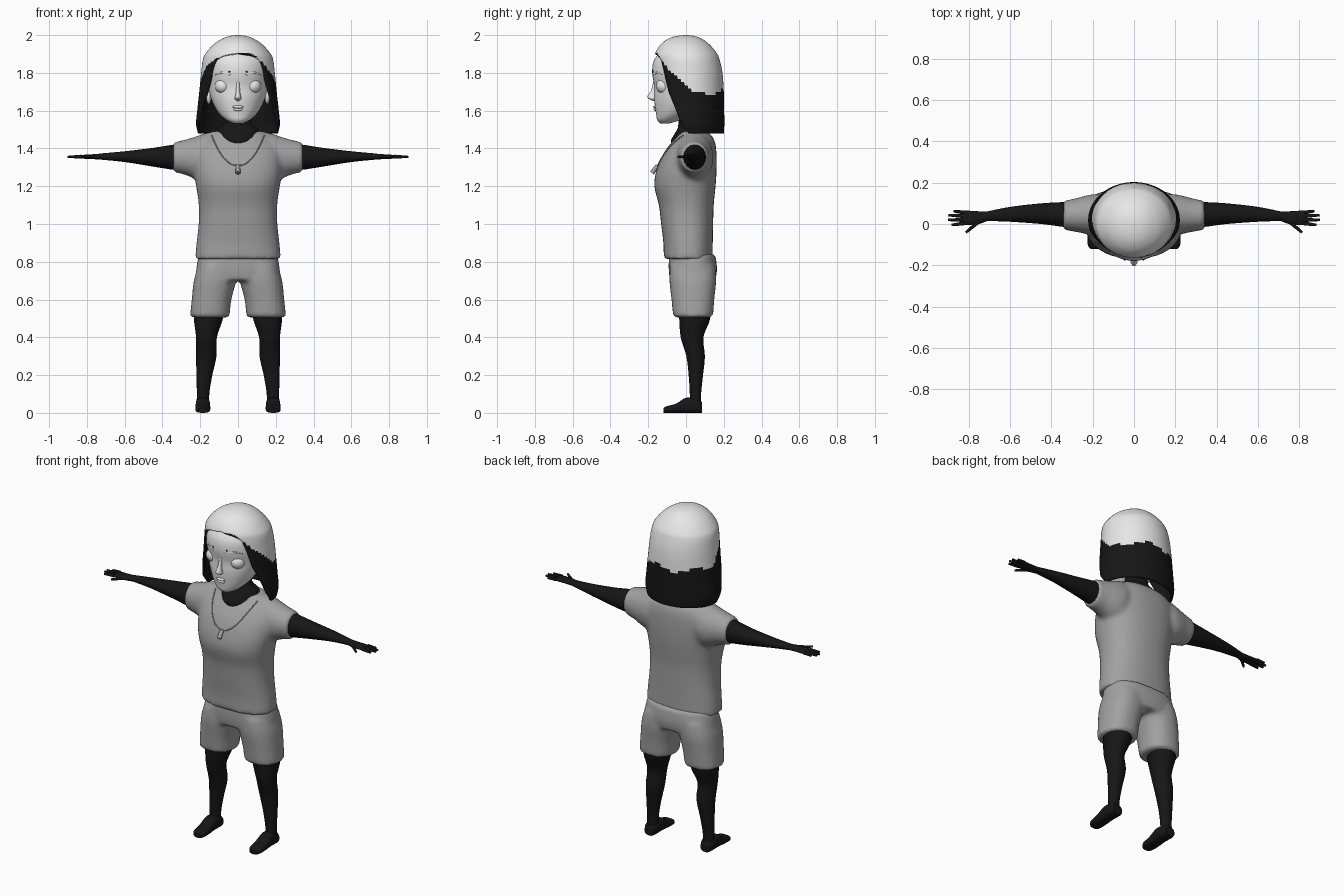
import bpy, bmesh, math
from mathutils import Vector
from mathutils.bvhtree import BVHTree

cube = bpy.data.objects.get("Cube")
if cube:
    bpy.data.objects.remove(cube, do_unlink=True)


def material(name, value):
    m = bpy.data.materials.new(name)
    m.use_nodes = True
    m.diffuse_color = (value, value, value, 1)
    m.node_tree.nodes["Principled BSDF"].inputs["Base Color"].default_value = (value, value, value, 1)
    return m


WHITE = material("pale_white", 0.8)
GREY = material("cloth_grey", 0.36)
BLACK = material("black", 0.008)


def smooth_rows(rows, steps):
    """Catmull-Rom interpolation through rows of numbers."""
    out = []
    for i in range(len(rows) - 1):
        a, b, c, d = (rows[max(0, min(len(rows) - 1, i + k))] for k in (-1, 0, 1, 2))
        for s in range(steps):
            t = s / steps
            out.append([0.5 * (2 * q + (r - p) * t + (2 * p - 5 * q + 4 * r - w) * t * t
                               + (3 * q - p - 3 * r + w) * t ** 3)
                        for p, q, r, w in zip(a, b, c, d)])
    return out + [list(rows[-1])]


def loft(bm, rows, axis="z", side=1, power=2, steps=4, n=32):
    """Rows: position on axis, centre and half width across, then low and high limits."""
    rings = []
    for t, mid, half, lo, hi in smooth_rows(rows, steps):
        ring = []
        for k in range(n):
            a = math.tau * k / n
            c, s = math.cos(a), math.sin(a)
            u = mid + half * math.copysign(abs(c) ** (2 / power), c)
            v = (lo + hi) / 2 + (hi - lo) / 2 * math.copysign(abs(s) ** (2 / power), s)
            x, y, z = {"z": (u, v, t), "x": (t, u, v), "y": (u, t, v)}[axis]
            ring.append(bm.verts.new((x * side, y, z)))
        rings.append(ring)
    for a, b in zip(rings, rings[1:]):
        for k in range(n):
            bm.faces.new((a[k], a[k - 1], b[k - 1], b[k]))
    bm.faces.new(rings[0])
    bm.faces.new(rings[-1])


def rod(bm, start, end, r1, r2):
    start, end = Vector(start), Vector(end)
    d = end - start
    mat = d.to_track_quat("Z", "Y").to_matrix().to_4x4()
    mat.translation = (start + end) / 2
    bmesh.ops.create_cone(bm, cap_ends=True, segments=8, radius1=r1, radius2=r2,
                          depth=d.length, matrix=mat)


def finish(bm, name, mats, voxel=0):
    bmesh.ops.recalc_face_normals(bm, faces=bm.faces)
    mesh = bpy.data.meshes.new(name)
    bm.to_mesh(mesh)
    bm.free()
    ob = bpy.data.objects.new(name, mesh)
    bpy.context.collection.objects.link(ob)
    for m in mats:
        mesh.materials.append(m)
    bpy.ops.object.select_all(action="DESELECT")
    ob.select_set(True)
    bpy.context.view_layer.objects.active = ob
    bpy.ops.object.shade_smooth_by_angle(angle=math.radians(45))
    if voxel:
        remesh = ob.modifiers.new("blend", "REMESH")
        remesh.mode, remesh.voxel_size, remesh.use_smooth_shade = "VOXEL", voxel, True
        relax = ob.modifiers.new("relax", "SMOOTH")
        relax.factor, relax.iterations = 0.5, 8
    return ob


def ball(name, centre, size, mat):
    bm = bmesh.new()
    bmesh.ops.create_uvsphere(bm, u_segments=20, v_segments=12, radius=1)
    bmesh.ops.scale(bm, vec=size, verts=bm.verts)
    bmesh.ops.translate(bm, vec=centre, verts=bm.verts)
    return finish(bm, name, [mat])


SIDES = (("left", 1), ("right", -1))

# Shirt: torso and sleeves blended together
bm = bmesh.new()
loft(bm, [(.815, 0, .228, -.118, .142), (.9, 0, .22, -.12, .142), (1, 0, .209, -.132, .144),
          (1.1, 0, .208, -.144, .147), (1.2, 0, .222, -.168, .157), (1.28, 0, .235, -.158, .162),
          (1.36, 0, .235, -.127, .162), (1.42, 0, .215, -.087, .157), (1.46, 0, .18, -.052, .142),
          (1.492, 0, .135, -.03, .11)], power=2.3)
for _, s in SIDES:
    loft(bm, [(.1, .04, .09, 1.25, 1.488), (.17, .045, .1, 1.225, 1.482), (.22, .045, .096, 1.235, 1.465),
              (.28, .043, .082, 1.26, 1.447), (.343, .042, .071, 1.275, 1.433)], "x", s)
shirt = finish(bm, "shirt", [GREY], .012)

# Shorts: hips and two legs blended together
bm = bmesh.new()
loft(bm, [(.7, 0, .225, -.085, .155), (.76, 0, .222, -.092, .165), (.84, 0, .208, -.09, .155)], power=2.4)
for _, s in SIDES:
    loft(bm, [(.505, .15, .105, -.068, .143), (.6, .14, .105, -.077, .15), (.7, .122, .112, -.088, .16),
              (.78, .11, .1, -.085, .155)], side=s, power=2.3)
finish(bm, "shorts", [GREY], .012)

# Limbs
for label, s in SIDES:
    bm = bmesh.new()
    loft(bm, [(.6, .155, .08, -.04, .125), (.5, .157, .077, -.036, .128), (.4, .167, .055, -.028, .092),
              (.3, .168, .054, .002, .1), (.2, .178, .042, .014, .09), (.1, .185, .033, .02, .08),
              (.02, .186, .034, .02, .082)], side=s, n=16)
    finish(bm, label + "_leg", [BLACK])

    bm = bmesh.new()
    loft(bm, [(.085, .186, .03, 0, .055), (.06, .186, .038, 0, .075), (.0, .186, .038, 0, .08),
              (-.05, .186, .04, 0, .05), (-.1, .186, .038, 0, .036), (-.12, .186, .025, 0, .025)],
         "y", s, power=2.8, n=16)
    finish(bm, label + "_foot", [BLACK])

    bm = bmesh.new()
    loft(bm, [(.28, .045, .06, 1.285, 1.42), (.34, .046, .06, 1.287, 1.42), (.45, .05, .05, 1.304, 1.403),
              (.6, .047, .036, 1.328, 1.385), (.72, .037, .022, 1.34, 1.374)], "x", s, n=16)
    finish(bm, label + "_arm", [BLACK])

    bm = bmesh.new()
    loft(bm, [(.71, .037, .022, 1.34, 1.374), (.76, .03, .032, 1.343, 1.37), (.82, .03, .035, 1.346, 1.366),
              (.835, .03, .03, 1.35, 1.362)], "x", s, n=16)
    for base, tip in (((.825, .056), (.875, .062)), ((.83, .039), (.9, .043)),
                      ((.83, .02), (.902, .02)), ((.825, .003), (.885, -.005)), ((.755, .01), (.815, -.042))):
        rod(bm, (base[0] * s, base[1], 1.357), (tip[0] * s, tip[1], 1.355), .01, .006)
    finish(bm, label + "_hand", [BLACK])

# Neck
bm = bmesh.new()
loft(bm, [(1.4, 0, .085, -.075, .11), (1.44, 0, .1, -.08, .115), (1.475, 0, .115, -.062, .115),
          (1.505, 0, .105, -.045, .1), (1.54, 0, .07, -.04, .08), (1.62, 0, .06, -.04, .08)])
finish(bm, "neck", [BLACK])

# Head
bm = bmesh.new()
loft(bm, [(1.532, 0, .025, -.135, -.09), (1.55, 0, .062, -.152, -.03), (1.58, 0, .096, -.158, .03),
          (1.62, 0, .123, -.164, .09), (1.67, 0, .144, -.168, .13), (1.73, 0, .157, -.167, .15),
          (1.8, 0, .165, -.179, .155), (1.87, 0, .16, -.168, .15), (1.93, 0, .12, -.115, .11),
          (1.965, 0, .05, -.05, .05)], n=48)
finish(bm, "head", [WHITE])

# Face
bm = bmesh.new()
loft(bm, [(1.652, 0, .008, -.175, -.15), (1.665, 0, .018, -.2, -.15), (1.68, 0, .014, -.203, -.15),
          (1.71, 0, .01, -.184, -.15), (1.76, 0, .008, -.172, -.15)], n=16)
finish(bm, "nose", [WHITE])
ball("upper_lip", (0, -.163, 1.62), (.03, .011, .008), WHITE)
ball("lower_lip", (0, -.161, 1.606), (.025, .011, .008), WHITE)
for label, s in SIDES:
    ball(label + "_eye", (.08 * s, -.117, 1.73), (.042, .042, .04), WHITE)
    ball(label + "_ear", (.155 * s, 0, 1.68), (.014, .028, .045), WHITE)
    ball(label + "_brow_dot", (.045 * s, -.172, 1.806), (.005, .005, .005), BLACK)
    bm = bmesh.new()
    rod(bm, (.04 * s, -.17, 1.79), (.085 * s, -.153, 1.802), .006, .006)
    rod(bm, (.085 * s, -.153, 1.802), (.12 * s, -.122, 1.79), .006, .004)
    finish(bm, label + "_brow", [WHITE])

# Hair: rings from the crown down, open at the face along a slanted edge
EDGE = [(1.905, -.17), (1.89, -.15), (1.87, -.132), (1.8, -.115), (1.7, -.093), (1.6, -.052),
        (1.54, -.03), (1.47, .02)]


def edge_y(z):
    for (z1, y1), (z2, y2) in zip(EDGE, EDGE[1:]):
        if z2 <= z <= z1:
            return y1 + (y2 - y1) * (z1 - z) / (z1 - z2)
    return -1 if z > 1.9 else EDGE[-1][1]


PROFILE = [(2, .004, -.004, .004), (1.995, .045, -.05, .045), (1.98, .085, -.095, .085),
           (1.95, .13, -.135, .125), (1.905, .17, -.163, .163), (1.87, .186, -.168, .178),
           (1.8, .195, -.17, .193), (1.7, .205, -.17, .2), (1.6, .216, -.17, .202),
           (1.53, .222, -.165, .203), (1.48, .212, -.16, .2)]
bm = bmesh.new()
rings, cols = [], 56
for z, rx, front, back in smooth_rows(PROFILE, 6):
    mid, ry = (front + back) / 2, (back - front) / 2
    start = math.acos(max(-1, min(1, (mid - edge_y(z)) / ry)))
    angles = [start + (math.tau - 2 * start) * k / cols for k in range(cols + 1)]
    rings.append([bm.verts.new((rx * math.sin(a), mid - ry * math.cos(a), z)) for a in angles])
for a, b in zip(rings, rings[1:]):
    for k in range(cols):
        bm.faces.new((a[k], a[k + 1], b[k + 1], b[k]))
bm.faces.new(rings[0][:-1])
bmesh.ops.remove_doubles(bm, verts=bm.verts, dist=.0003)
for f in bm.faces:
    c = f.calc_center_median()
    limit = 1.7 + max(0, .04 - c.y) + .012 * math.sin(c.x * 30)
    f.material_index = 1 if c.z < limit else 0
hair = finish(bm, "hair", [WHITE, BLACK])
shell = hair.modifiers.new("thickness", "SOLIDIFY")
shell.thickness, shell.offset = .014, -1

# Necklace laid on the shirt
bpy.context.view_layer.update()
tree = BVHTree.FromObject(shirt, bpy.context.evaluated_depsgraph_get())
points = []
for k in range(41):
    x = .14 * (k / 20 - 1)
    z = 1.31 + .16 * abs(x / .14) ** 2.2
    hit = tree.ray_cast(Vector((x, -1, z)), Vector((0, 1, 0)))[0]
    if hit:
        points.append(hit + Vector((0, -.003, 0)))
curve = bpy.data.curves.new("necklace", "CURVE")
curve.dimensions, curve.bevel_depth, curve.bevel_resolution = "3D", .003, 2
spline = curve.splines.new("POLY")
spline.points.add(len(points) - 1)
for p, co in zip(spline.points, points):
    p.co = (*co, 1)
curve.materials.append(GREY)
bpy.context.collection.objects.link(bpy.data.objects.new("necklace", curve))

bm = bmesh.new()
rod(bm, (0, -.15, 1.31), (0, -.18, 1.27), .011, .013)
finish(bm, "pendant", [GREY])
